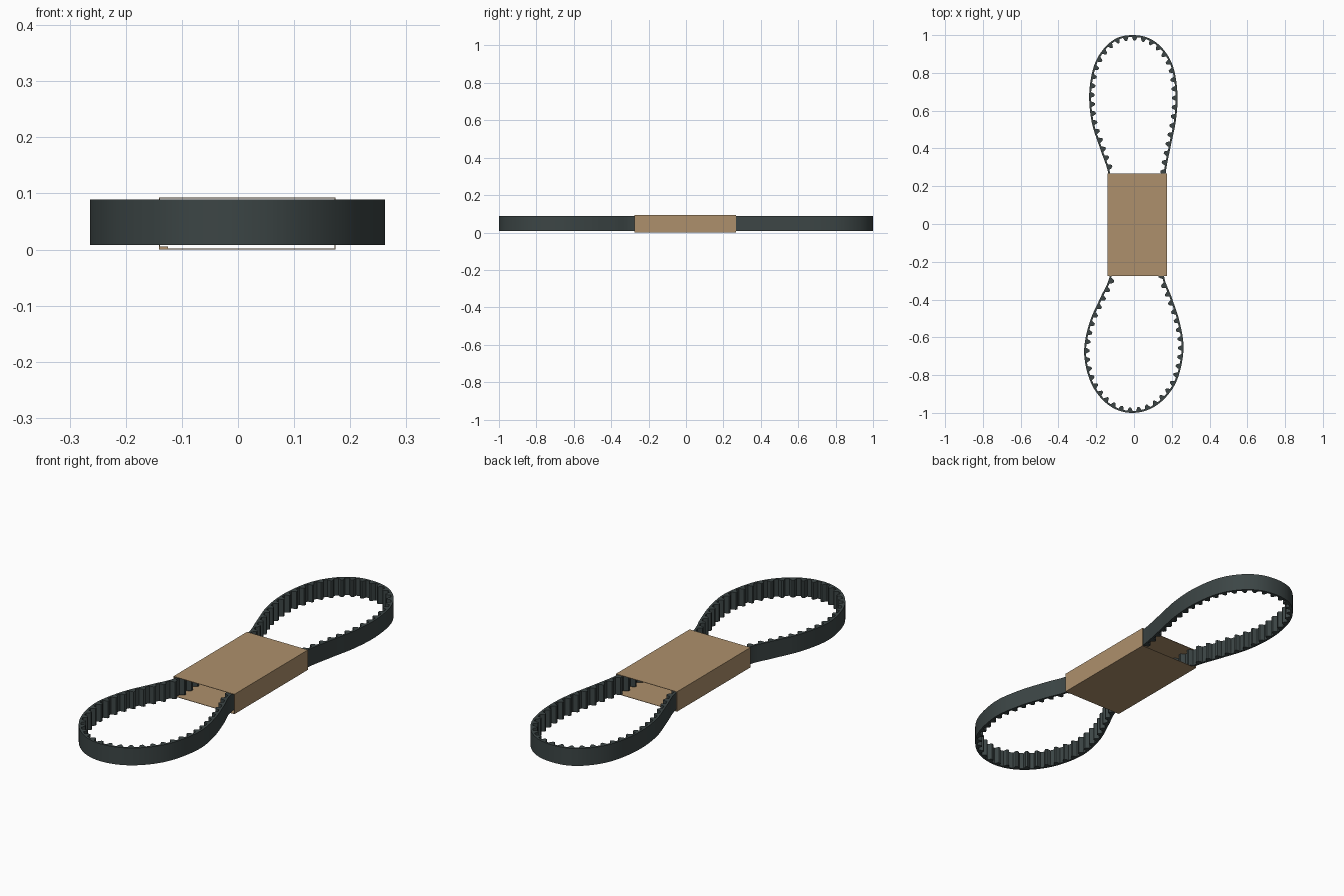
import bpy, bmesh, math
from mathutils import Vector

if "Cube" in bpy.data.objects:
    bpy.data.objects.remove(bpy.data.objects["Cube"])


def make_object(name, bm, color):
    bmesh.ops.recalc_face_normals(bm, faces=bm.faces)
    mesh = bpy.data.meshes.new(name)
    bm.to_mesh(mesh)
    bm.free()
    obj = bpy.data.objects.new(name, mesh)
    bpy.context.collection.objects.link(obj)
    mat = bpy.data.materials.new(name + "_material")
    mat.diffuse_color = color
    mat.use_nodes = True
    mat.node_tree.nodes["Principled BSDF"].inputs["Base Color"].default_value = mat.diffuse_color
    mesh.materials.append(mat)
    return obj


def closed_band(name, outer, inner, axis, lo, hi, color):
    """Extrude a closed wall between two matching loops along z or y."""
    bm = bmesh.new()

    def ring(loop, h):
        return [bm.verts.new((p[0], p[1], h) if axis == 'z' else (p[0], h, p[1]))
                for p in loop]
    rings = [ring(outer, lo), ring(outer, hi), ring(inner, hi), ring(inner, lo)]
    n = len(outer)
    for k in range(4):
        a, b = rings[k], rings[(k + 1) % 4]
        for i in range(n):
            j = (i + 1) % n
            bm.faces.new((a[i], a[j], b[j], b[i]))
    return make_object(name, bm, color)


def smooth_loop(ctrl, steps=40):
    """Closed Catmull-Rom curve through the control points."""
    pts, n = [], len(ctrl)
    for i in range(n):
        p0, p1, p2, p3 = (Vector(ctrl[(i + k - 1) % n]) for k in range(4))
        for s in range(steps):
            t = s / steps
            pts.append(0.5 * (2 * p1 + (p2 - p0) * t
                              + (2 * p0 - 5 * p1 + 4 * p2 - p3) * t * t
                              + (3 * p1 - p0 - 3 * p2 + p3) * t ** 3))
    return pts


# Belt path, counter-clockwise, along the outer back of the belt
path = smooth_loop([
    (0.168, 0.0), (0.166, 0.14), (0.168, 0.27), (0.194, 0.41), (0.222, 0.55),
    (0.230, 0.69), (0.208, 0.83), (0.155, 0.925), (0.08, 0.983), (-0.01, 1.0),
    (-0.095, 0.982), (-0.165, 0.922), (-0.214, 0.83), (-0.237, 0.69),
    (-0.224, 0.54), (-0.180, 0.40), (-0.137, 0.27), (-0.134, 0.14),
    (-0.136, 0.0), (-0.131, -0.15), (-0.130, -0.28), (-0.178, -0.39),
    (-0.235, -0.52), (-0.264, -0.67), (-0.240, -0.81), (-0.185, -0.91),
    (-0.105, -0.977), (-0.01, -1.0), (0.09, -0.977), (0.175, -0.91),
    (0.234, -0.81), (0.262, -0.66), (0.242, -0.52), (0.200, -0.39),
    (0.160, -0.28), (0.162, -0.15)])

# Toothed belt: walk the path and offset the inner side by a tooth profile
TEETH, BACK, TOOTH = 92, 0.010, 0.019
profile = [(0.0, 0), (0.2, 0), (0.30, 0.6), (0.40, 1), (0.60, 1), (0.70, 0.6), (0.8, 0)]
lengths = [0.0]
for i, p in enumerate(path):
    lengths.append(lengths[-1] + (path[(i + 1) % len(path)] - p).length)
total = lengths[-1]
outer, inner, seg = [], [], 0
for k in range(TEETH):
    for f, h in profile:
        d = (k + f) / TEETH * total
        while lengths[seg + 1] < d:
            seg += 1
        a, b = path[seg], path[(seg + 1) % len(path)]
        pos = a.lerp(b, (d - lengths[seg]) / (lengths[seg + 1] - lengths[seg]))
        before, after = path[seg - 2], path[(seg + 3) % len(path)]
        tan = (after - before).normalized()
        outer.append(pos)
        inner.append(pos + Vector((-tan.y, tan.x)) * (BACK + TOOTH * h))
belt = closed_band("toothed_belt", outer, inner, 'z', 0.008, 0.089,
                   (0.045, 0.06, 0.06, 1))
bpy.context.view_layer.objects.active = belt
belt.select_set(True)
bpy.ops.object.shade_smooth_by_angle(angle=math.radians(25))


# Cardboard sleeve: thin rectangular tube open at both ends
def rect(x0, x1, z0, z1):
    return [(x0, z0), (x1, z0), (x1, z1), (x0, z1)]


CARD = (0.42, 0.28, 0.15, 1)
T = 0.002
closed_band("cardboard_sleeve", rect(-0.141, 0.174, 0, 0.093),
            rect(-0.141 + T, 0.174 - T, T, 0.093 - T), 'y', -0.275, 0.268, CARD)

# Narrow glue flap folded inside along the left lower edge
bm = bmesh.new()
bmesh.ops.create_cube(bm, size=1)
for v in bm.verts:
    v.co = Vector((-0.132 + v.co.x * 0.014, -0.0035 + v.co.y * 0.54, 0.0035 + v.co.z * 0.003))
make_object("glue_flap", bm, CARD)
